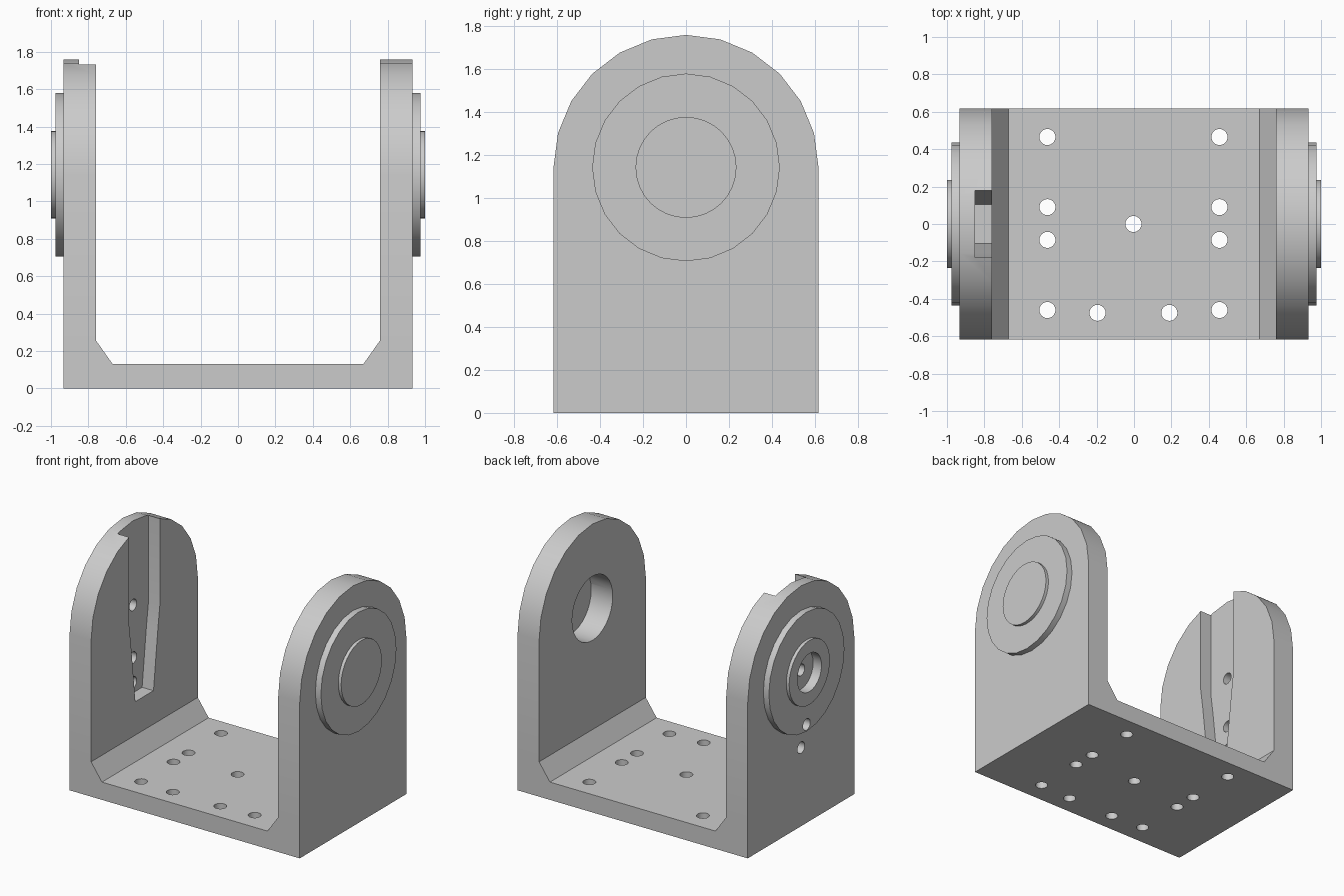
import bpy, bmesh, math
from mathutils import Vector

if "Cube" in bpy.data.objects:
    bpy.data.objects.remove(bpy.data.objects["Cube"], do_unlink=True)

grey = bpy.data.materials.new("light grey")
grey.use_nodes = True
GREY = (0.6, 0.6, 0.6, 1)
grey.diffuse_color = GREY
grey.node_tree.nodes["Principled BSDF"].inputs["Base Color"].default_value = GREY

HALF = 0.617      # half depth and arch radius
AXIS = 1.143      # height of the pivot
INNER, OUTER = 0.758, 0.932
SEAM = 0.255


def prisms(name, outlines, axis, lo, hi):
    """Extrude flat outlines along one axis; outlines use the other two axes."""
    bm = bmesh.new()
    for outline in outlines:
        def place(p, d):
            co = list(p)
            co.insert(axis, d)
            return bm.verts.new(Vector(co))
        a = [place(p, lo) for p in outline]
        b = [place(p, hi) for p in outline]
        bm.faces.new(a)
        bm.faces.new(b[::-1])
        for i in range(len(a)):
            j = (i + 1) % len(a)
            bm.faces.new((a[i], b[i], b[j], a[j]))
    bmesh.ops.recalc_face_normals(bm, faces=bm.faces)
    mesh = bpy.data.meshes.new(name)
    bm.to_mesh(mesh)
    bm.free()
    mesh.materials.append(grey)
    ob = bpy.data.objects.new(name, mesh)
    bpy.context.collection.objects.link(ob)
    return ob


def circle(u, v, r, n=24):
    return [(u + r * math.cos(math.tau * i / n), v + r * math.sin(math.tau * i / n))
            for i in range(n)]


def cut(ob, *cutters):
    bpy.context.view_layer.objects.active = ob
    for c in cutters:
        mod = ob.modifiers.new("cut", 'BOOLEAN')
        mod.operation = 'DIFFERENCE'
        mod.solver = 'EXACT'
        mod.object = c
        bpy.ops.object.modifier_apply(modifier=mod.name)


# Base: shallow U profile with chamfered inner corners
half = [(OUTER, 0), (OUTER, SEAM), (INNER, SEAM), (0.67, 0.13)]
base = prisms("base", [half + [(-x, z) for x, z in reversed(half)]], 1, -HALF, HALF)

# Side walls with round tops
arch = [(HALF * math.cos(math.pi * i / 12), AXIS + HALF * math.sin(math.pi * i / 12))
        for i in range(13)]
arch = [(HALF, SEAM)] + arch + [(-HALF, SEAM)]
parts = {"base": base}
for side, s in (("left", 1), ("right", -1)):
    def part(name, outline, lo, hi):
        parts[side + name] = prisms(f"{side}_{name}", [outline], 0, s * lo, s * hi)
    part("wall", arch, INNER, OUTER)
    part("boss", circle(0, AXIS, 0.437), OUTER, 0.977)
    part("disc", circle(0, AXIS, 0.235, 32), 0.977, 1.0)

# Mounting holes in the base
spots = [(0, 0)]
for s in (1, -1):
    spots += [(s * 0.46, y) for y in (0.465, 0.09, -0.085, -0.46)] + [(s * 0.192, -0.475)]
base_holes = prisms("base_hole_cutter", [circle(x - 0.003, y, 0.043) for x, y in spots], 2, -0.1, 0.4)
cut(base, base_holes)

# Blind bearing pocket in the left wall
pocket = prisms("pocket_cutter", [circle(0, AXIS, 0.235, 32)], 0, 0.7, 0.95)
cut(parts["leftwall"], pocket)

# Tapered slot, screw holes and hub recess on the right side
edge = [(0.178, 1.9), (0.178, 1.095), (0.155, 0.93), (0.105, 0.5)]
slot = prisms("slot_cutter", [edge + [(-y, z) for y, z in reversed(edge)]], 0, -0.85, -0.7)
screws = prisms("screw_cutter", [circle(0, z, 0.042) for z in (AXIS, 0.757, 0.575)], 0, -1.1, -0.7)
recess = prisms("recess_cutter", [circle(0, AXIS, 0.14)], 0, -1.1, -0.9)
cut(parts["rightwall"], slot, screws)
cut(parts["rightboss"], recess, screws)
cut(parts["rightdisc"], recess)

for c in (base_holes, pocket, slot, screws, recess):
    bpy.data.objects.remove(c, do_unlink=True)

# Smooth curved faces, keep edges sharp
bpy.ops.object.select_all(action='DESELECT')
for ob in parts.values():
    ob.select_set(True)
bpy.context.view_layer.objects.active = base
bpy.ops.object.shade_smooth_by_angle(angle=math.radians(30))
